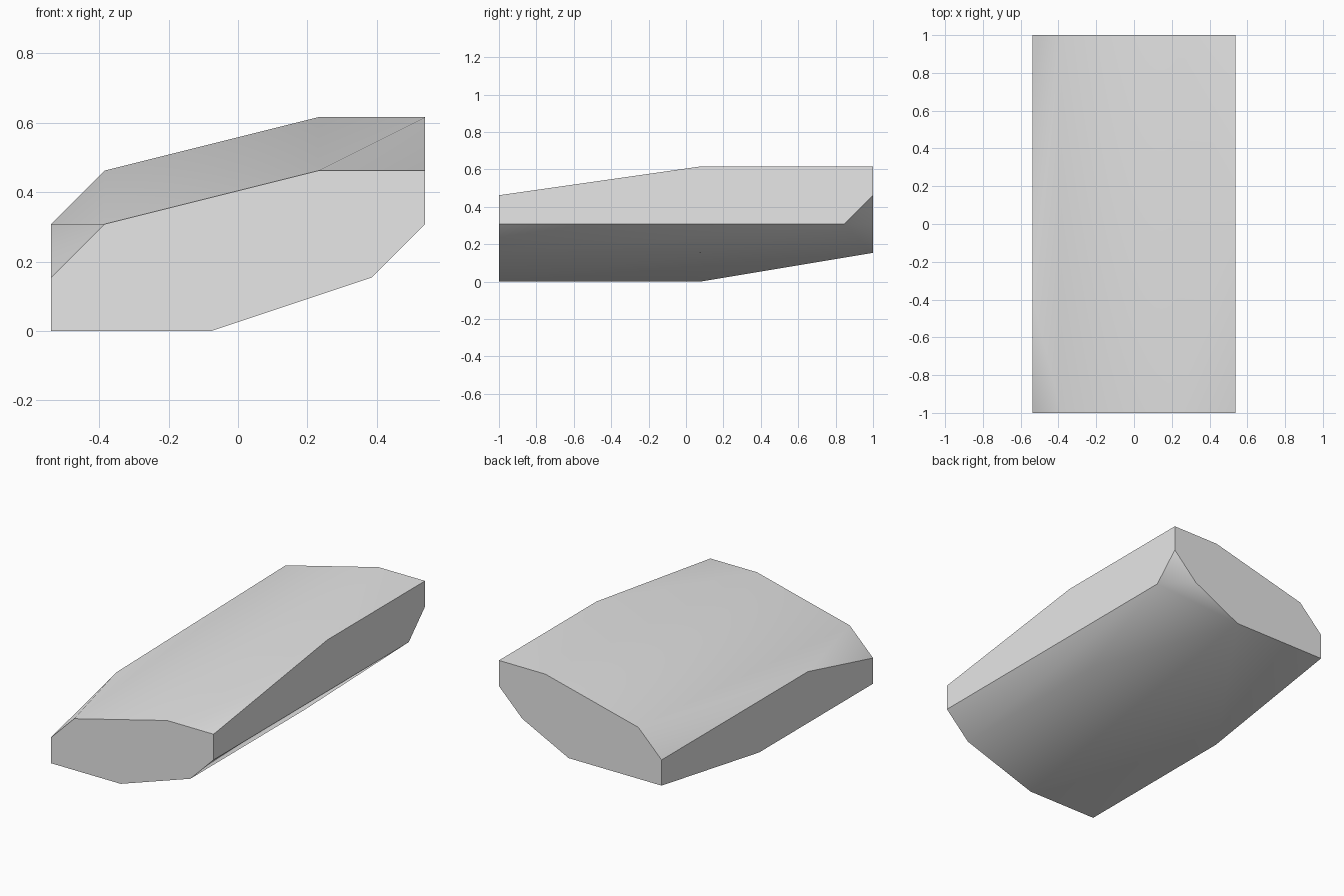
import bpy
import bmesh
import math
from mathutils import Vector

cube = bpy.data.objects.get("Cube")
if cube:
    bpy.data.objects.remove(cube, do_unlink=True)

# The slab is cut on a regular grid: 7 x 13 x 4 cells
WIDTH, LENGTH = 7, 13
CELL = 2 / LENGTH

# End outlines as (x, z) grid points
front_end = [(0, 0), (3, 0), (6, 1), (7, 2), (7, 3), (5, 3), (1, 2), (0, 1)]
back_end = [(0, 1), (4, 1), (6, 2), (7, 3), (7, 4), (5, 4), (1, 3), (0, 2)]

# Corners between the ends: two on each long side, one underneath
side_corners = [(7, 7, 4), (7, 12, 2), (0, 4, 2), (0, 7, 0)]
underside_corner = [(6, 7, 1)]

corners = [(x, 0, z) for x, z in front_end]
corners += [(x, LENGTH, z) for x, z in back_end]
corners += side_corners + underside_corner


def make_material(name, value):
    mat = bpy.data.materials.new(name)
    mat.use_nodes = True
    colour = (value, value, value, 1)
    mat.diffuse_color = colour
    mat.node_tree.nodes["Principled BSDF"].inputs["Base Color"].default_value = colour
    return mat


# Wrap the corners in one faceted skin
bm = bmesh.new()
for x, y, z in corners:
    bm.verts.new(Vector((x - WIDTH / 2, y - LENGTH / 2, z)) * CELL)
bmesh.ops.convex_hull(bm, input=bm.verts[:])

# Merge the flat ends and sides into single faces
bmesh.ops.dissolve_limit(bm, angle_limit=math.radians(0.1),
                         verts=bm.verts[:], edges=bm.edges[:])
bmesh.ops.recalc_face_normals(bm, faces=bm.faces[:])

mesh = bpy.data.meshes.new("rock_slab")
bm.to_mesh(mesh)
bm.free()
slab = bpy.data.objects.new("rock_slab", mesh)
bpy.context.collection.objects.link(slab)
mesh.materials.append(make_material("light_grey_stone", 0.8))

# Soft top and underside, crisp ends and sides
for other in bpy.context.selected_objects:
    other.select_set(False)
slab.select_set(True)
bpy.context.view_layer.objects.active = slab
bpy.ops.object.shade_smooth_by_angle(angle=math.radians(30))
